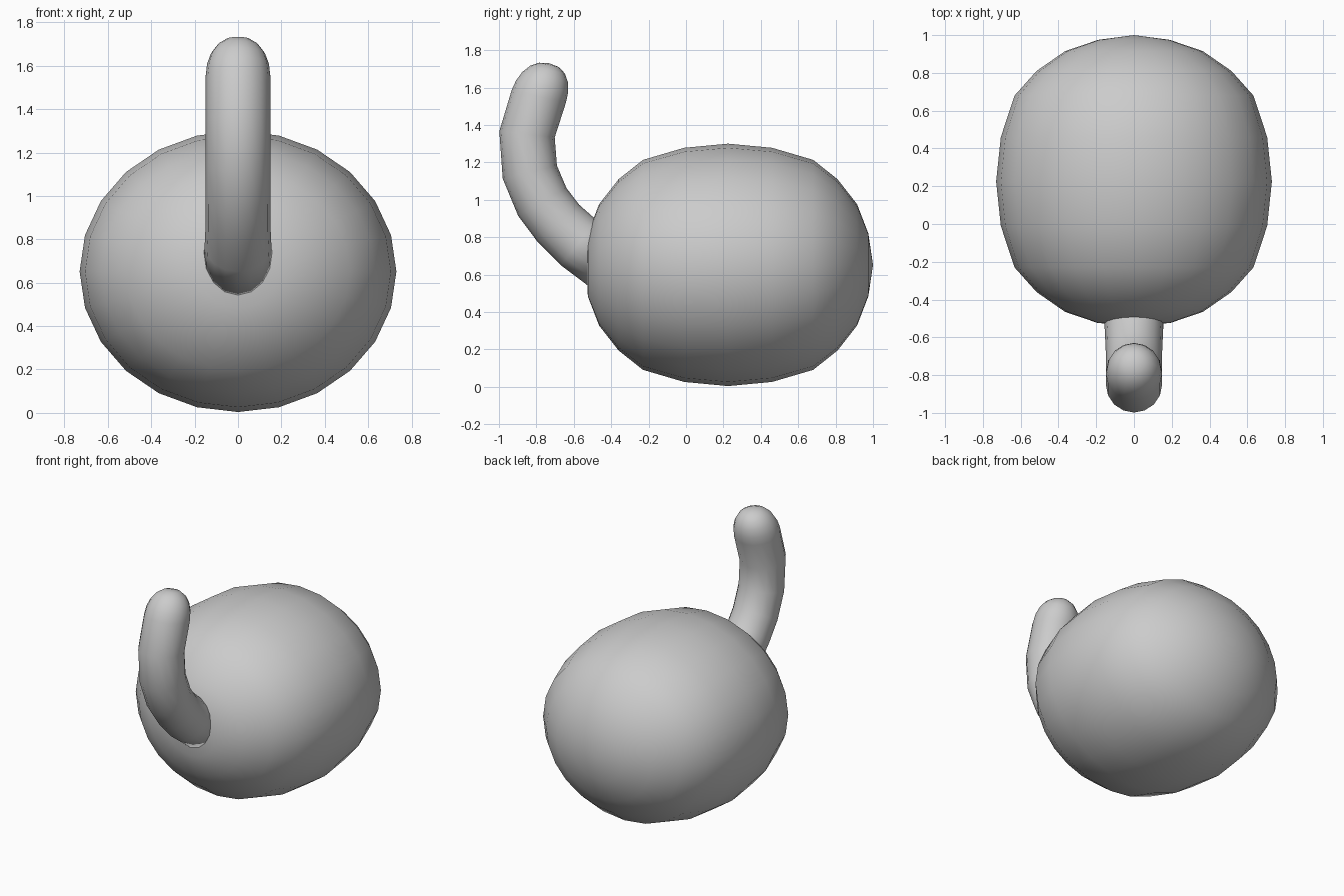
import bpy, bmesh, math
from mathutils import Vector

cube = bpy.data.objects.get("Cube")
if cube:
    bpy.data.objects.remove(cube, do_unlink=True)

grey = bpy.data.materials.new("plain grey")
grey.use_nodes = True
grey.diffuse_color = (0.6, 0.6, 0.6, 1)
grey.node_tree.nodes["Principled BSDF"].inputs["Base Color"].default_value = (0.6, 0.6, 0.6, 1)


def loft(name, rings, start=None, end=None):
    """Skin a list of vertex rings and close each end, with a pole if one is given."""
    bm = bmesh.new()
    loops = [[bm.verts.new(p) for p in ring] for ring in rings]
    n = len(loops[0])
    for a, b in zip(loops, loops[1:]):
        for i in range(n):
            j = (i + 1) % n
            bm.faces.new((a[i], a[j], b[j], b[i]))
    for loop, pole in ((loops[0], start), (loops[-1], end)):
        if pole is None:
            bm.faces.new(loop)
        else:
            tip = bm.verts.new(pole)
            for i in range(n):
                bm.faces.new((loop[i], loop[(i + 1) % n], tip))
    bmesh.ops.recalc_face_normals(bm, faces=bm.faces)
    mesh = bpy.data.meshes.new(name)
    bm.to_mesh(mesh)
    bm.free()
    mesh.materials.append(grey)
    mesh.shade_smooth()
    obj = bpy.data.objects.new(name, mesh)
    bpy.context.collection.objects.link(obj)
    return obj


def circle(centre, u, v, ru, rv, n):
    return [centre + u * ru * math.cos(t) + v * rv * math.sin(t)
            for t in (math.tau * i / n for i in range(n))]


X, Y, Z = Vector((1, 0, 0)), Vector((0, 1, 0)), Vector((0, 0, 1))

# Body: round rings along y, stretched towards a barrel shape
half = [0.75, 0.69, 0.585, 0.455, 0.235]
offsets = [-h for h in half] + [0] + half[::-1]
middle = Vector((0, 0.225, 0.652))
body_rings = []
for k, off in enumerate(offsets, 1):
    s = math.sin(math.pi * k / 12)
    body_rings.append(circle(middle + Y * off, X, Z, 0.73 * s, 0.648 * s, 24))
loft("body", body_rings, middle - Y * 0.755, middle + Y * 0.775)

# Stem: a bent tube with a rounded tip
path = [(-0.42, 0.665), (-0.573, 0.77), (-0.683, 0.875), (-0.768, 0.988),
        (-0.835, 1.148), (-0.85, 1.35), (-0.787, 1.553)]
points = [Vector((0, y, z)) for y, z in path]
stem_rings = []
for i, p in enumerate(points):
    before = (p - points[max(i - 1, 0)]).normalized()
    after = (points[min(i + 1, len(points) - 1)] - p).normalized()
    along = (before + after).normalized()
    if i == len(points) - 1:
        along = Vector((0, 0.215, 0.976)).normalized()
    side = X.cross(along)
    radius = (0.162, 0.154)[i] if i < 2 else 0.149
    stem_rings.append(circle(p, X, side, radius, radius, 16))
for k in range(1, 5):
    a = math.pi * k / 10
    r = 0.149 * math.cos(a) ** 0.85
    centre = p + (along * 0.185 - side * 0.018) * math.sin(a)
    stem_rings.append(circle(centre, X, side, r, r, 16))
loft("stem", stem_rings, None, p + along * 0.185 - side * 0.018)
